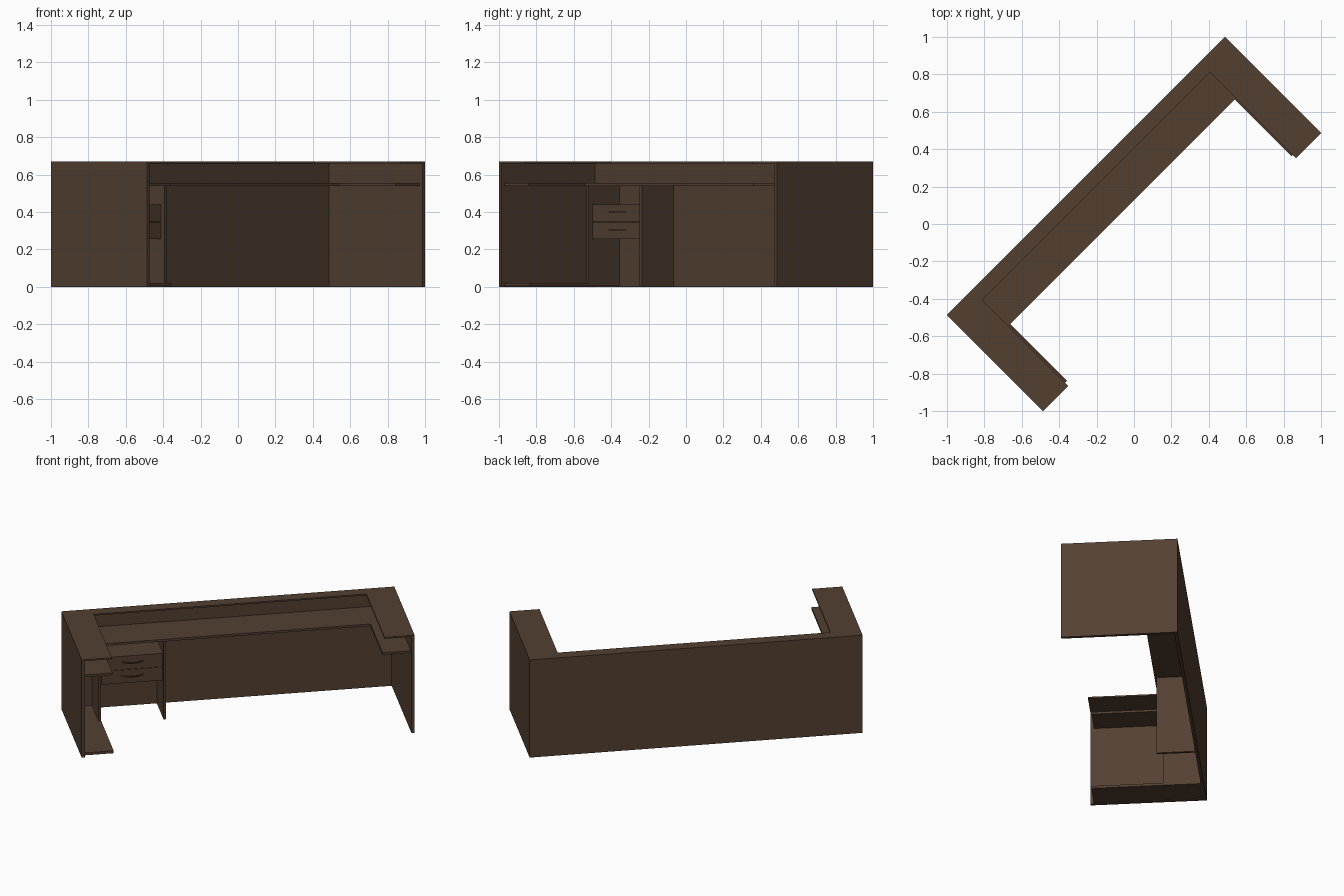
import bpy, bmesh, math
from mathutils import Matrix

if "Cube" in bpy.data.objects:
    bpy.data.objects.remove(bpy.data.objects["Cube"])

# Reception desk: modelled square-on (front faces -y), then turned 45 degrees
TURN = Matrix.Rotation(math.radians(45), 4, 'Z')
wood = bpy.data.materials.new("dark_brown_wood")
wood.diffuse_color = (0.088, 0.051, 0.031, 1)
wood.use_nodes = True
wood.node_tree.nodes["Principled BSDF"].inputs["Base Color"].default_value = wood.diffuse_color


def finish(name, bm):
    bmesh.ops.recalc_face_normals(bm, faces=bm.faces[:])
    bm.transform(TURN)
    mesh = bpy.data.meshes.new(name)
    bm.to_mesh(mesh)
    bm.free()
    mesh.materials.append(wood)
    ob = bpy.data.objects.new(name, mesh)
    bpy.context.collection.objects.link(ob)
    return ob


def board(name, outline, z0, z1):
    """Flat outline extruded from z0 to z1."""
    bm = bmesh.new()
    face = bm.faces.new([bm.verts.new((x, y, z0)) for x, y in outline])
    ext = bmesh.ops.extrude_face_region(bm, geom=[face])
    for g in ext["geom"]:
        if isinstance(g, bmesh.types.BMVert):
            g.co.z = z1
    return finish(name, bm)


def box(name, x0, x1, y0, y1, z0, z1):
    return board(name, [(x0, y0), (x1, y0), (x1, y1), (x0, y1)], z0, z1)


def u_outline(outer, inner, front, back, edge):
    """U-shaped plan with two arms reaching forward."""
    return [(-outer, back), (-outer, front), (-inner, front), (-inner, edge),
            (inner, edge), (inner, front), (outer, front), (outer, back)]


L, D, H, T = 1.051, 0.363, 0.67, 0.02   # half length, half depth, height, panel

# Outer shell
box("back_panel", -L + T, L - T, D - T, D, 0, H - 0.01)
box("left_end_panel", -L, -L + T, -D, D, 0, H - 0.01)
box("right_end_panel", L - T, L, -D, D, 0, H - 0.01)
board("counter_top", u_outline(L, 0.861, -D, D, 0.287), H - 0.01, H)

# Lower worktop wrapping round into both arms
board("worktop", u_outline(L - T, 0.852, -0.34, D - T, 0.09), 0.54, 0.555)

# Floor board under the left arm
box("left_floor_board", -L + T, -0.845, -0.34, D - T, 0.003, 0.02)

# Drawer pedestal: two upright sides with a hanging drawer unit
box("pedestal_left_side", -0.862, -0.845, 0.108, D - T, 0.02, 0.54)
box("pedestal_right_side", -0.452, -0.436, 0.102, D - T, 0, 0.54)
box("drawer_body", -0.84, -0.452, 0.142, D - T, 0.255, 0.44)

for i, (z0, z1) in enumerate([(0.255, 0.3465), (0.3485, 0.44)]):
    tag = ("lower", "upper")[i]
    box(tag + "_drawer_front", -0.84, -0.452, 0.132, 0.142, z0, z1)
    # Bow handle: a flat arc bulging forward
    mid, n = (z0 + z1) / 2 + 0.004, 12
    arc = [(-0.643 + 0.078 * (2 * k / n - 1),
            0.132 - 0.026 * math.sin(math.pi * k / n)) for k in range(n + 1)]
    inner = [(x * 0.94 - 0.643 * 0.06, y + 0.006) for x, y in reversed(arc)]
    board(tag + "_drawer_handle", arc + inner, mid - 0.003, mid + 0.003)
